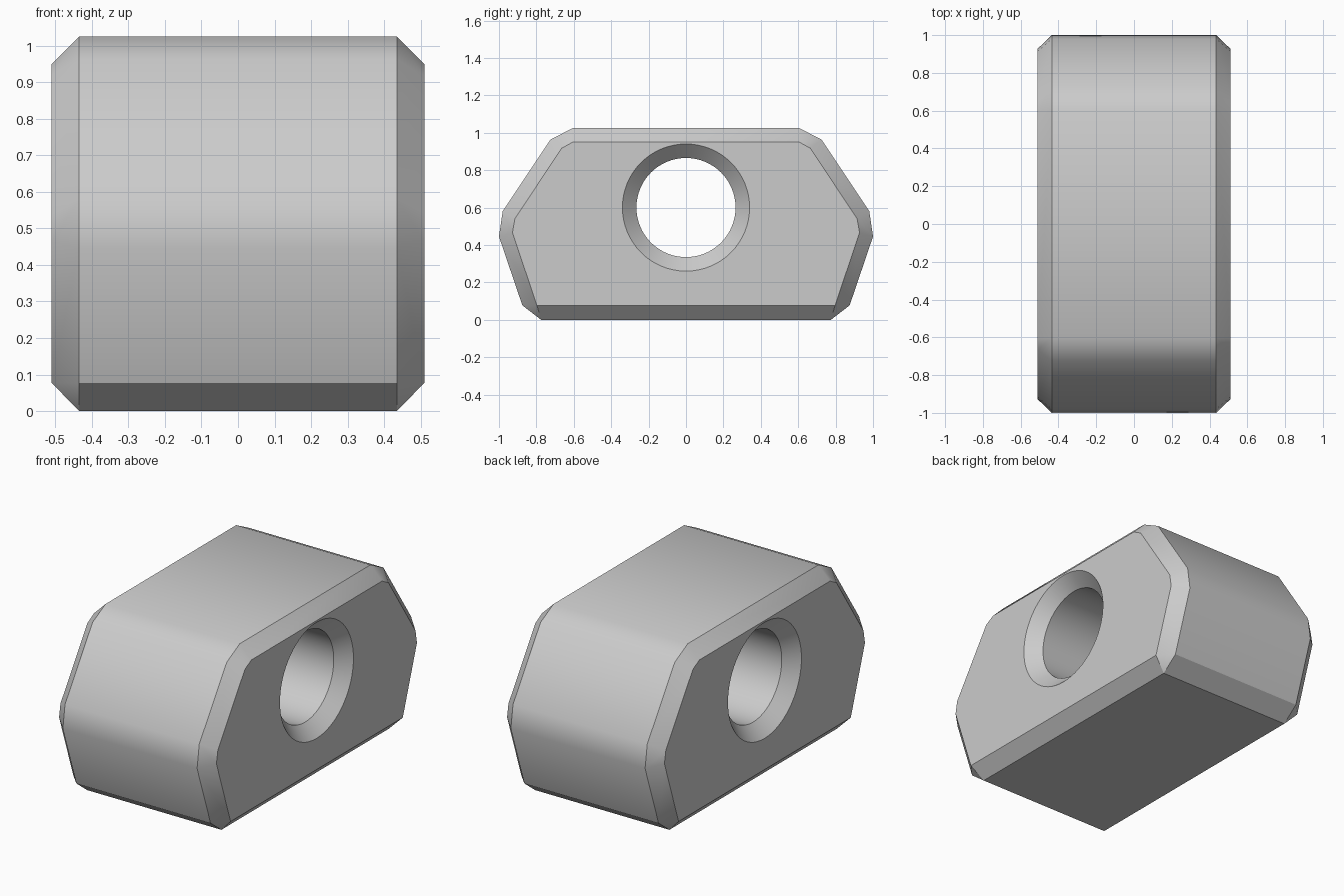
import bpy, bmesh, math

cube = bpy.data.objects.get("Cube")
if cube:
    bpy.data.objects.remove(cube, do_unlink=True)

HALF_WIDTH, BEVEL = 0.51, 0.075
HOLE_Z, HOLE_R, SEGMENTS = 0.6, 0.265, 64

# Half profiles (y, z) from bottom to top: body side and bevelled end cap
SIDE = [(0.775, 0), (0.875, 0.077), (1.0, 0.445), (0.98, 0.58), (0.725, 0.963), (0.605, 1.025)]
CAP = [(0.797, 0.077), (0.928, 0.465), (0.915, 0.54), (0.665, 0.917), (0.605, 0.95)]


def mirrored(half):
    return half + [(-y, z) for y, z in reversed(half)]


def circle(radius):
    angles = [2 * math.pi * i / SEGMENTS for i in range(SEGMENTS)]
    return [(radius * math.cos(a), HOLE_Z + radius * math.sin(a)) for a in angles]


bm = bmesh.new()


def ring(points, x):
    return [bm.verts.new((x, y, z)) for y, z in points]


def bridge(a, b):
    for i in range(len(a)):
        j = (i + 1) % len(a)
        bm.faces.new((a[i], a[j], b[j], b[i]))


def loop_edges(loop):
    edges = []
    for a, b in zip(loop, loop[1:] + loop[:1]):
        edges.append(bm.edges.get((a, b)) or bm.edges.new((a, b)))
    return edges


sides, bores = [], []
for sign in (-1, 1):
    x_cap, x_side = sign * HALF_WIDTH, sign * (HALF_WIDTH - BEVEL)
    side, cap = ring(mirrored(SIDE), x_side), ring(mirrored(CAP), x_cap)
    bore, rim = ring(circle(HOLE_R), x_side), ring(circle(HOLE_R + BEVEL), x_cap)

    # Bevel strip; both lower side points meet one cap corner
    n = len(side)
    match = [cap[0]] + cap + [cap[-1]]
    for i in range(n):
        j = (i + 1) % n
        corners = dict.fromkeys((side[i], side[j], match[j], match[i]))
        bm.faces.new(tuple(corners))

    # Countersink and flat end with its round opening
    bridge(bore, rim)
    bmesh.ops.triangle_fill(bm, edges=loop_edges(cap) + loop_edges(rim), use_beauty=True)
    sides.append(side)
    bores.append(bore)

# Outer skin and bore wall
bridge(*sides)
bridge(*bores)
bmesh.ops.recalc_face_normals(bm, faces=bm.faces[:])

mesh = bpy.data.meshes.new("bevelled_block")
bm.to_mesh(mesh)
bm.free()
block = bpy.data.objects.new("bevelled_block", mesh)
bpy.context.collection.objects.link(block)

# Plain grey finish
grey = bpy.data.materials.new("light_grey")
grey.use_nodes = True
grey.diffuse_color = (0.6, 0.6, 0.6, 1)
grey.node_tree.nodes["Principled BSDF"].inputs["Base Color"].default_value = (0.6, 0.6, 0.6, 1)
mesh.materials.append(grey)

bpy.ops.object.select_all(action="DESELECT")
block.select_set(True)
bpy.context.view_layer.objects.active = block
bpy.ops.object.shade_smooth_by_angle(angle=math.radians(31))
